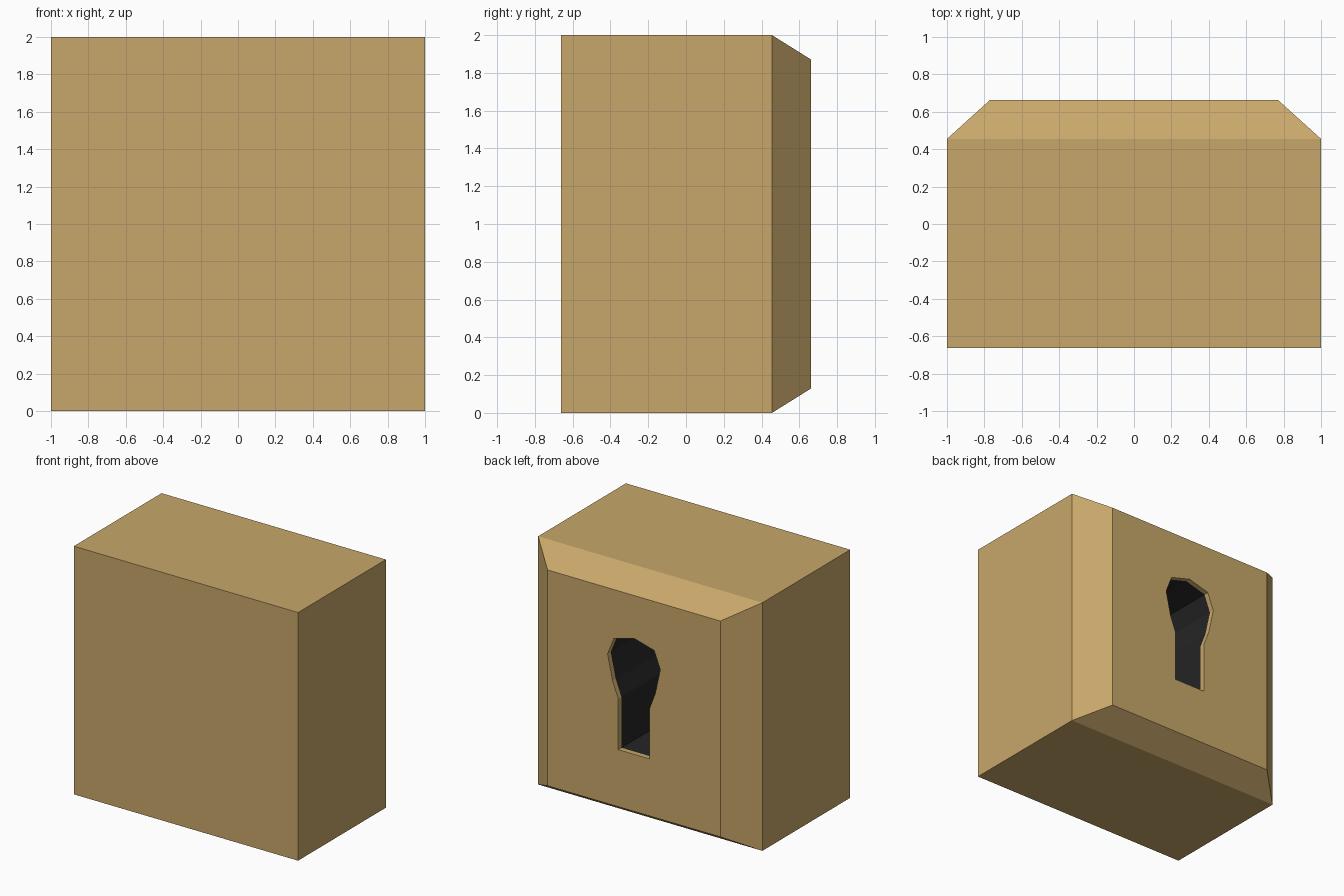
import bpy, bmesh

if "Cube" in bpy.data.objects:
    bpy.data.objects.remove(bpy.data.objects["Cube"])


def material(name, color):
    m = bpy.data.materials.new(name)
    m.diffuse_color = color
    m.use_nodes = True
    m.node_tree.nodes["Principled BSDF"].inputs["Base Color"].default_value = m.diffuse_color
    return m


wood = material("brass_tan", (0.58, 0.39, 0.145, 1))
dark = material("keyhole_black", (0.018, 0.018, 0.018, 1))


def loft(name, rings, dark_from):
    """Join equal-sided rings; bands from index dark_from on are black."""
    bm = bmesh.new()
    loops = [[bm.verts.new(p) for p in ring] for ring in rings]
    n = len(loops[0])
    bm.faces.new(loops[0])
    for k, (a, b) in enumerate(zip(loops, loops[1:])):
        for i in range(n):
            f = bm.faces.new((a[i], a[(i + 1) % n], b[(i + 1) % n], b[i]))
            f.material_index = int(k >= dark_from)
    end = bm.faces.new(loops[-1])
    end.material_index = int(len(rings) > dark_from)
    bmesh.ops.recalc_face_normals(bm, faces=bm.faces[:])
    me = bpy.data.meshes.new(name)
    bm.to_mesh(me)
    bm.free()
    me.materials.append(wood)
    me.materials.append(dark)
    ob = bpy.data.objects.new(name, me)
    bpy.context.collection.objects.link(ob)
    return ob


def rect(hx, z0, z1, y):
    return [(-hx, y, z0), (hx, y, z0), (hx, y, z1), (-hx, y, z1)]


# Lock body: block with bevelled keyhole face
body = loft("lock_body", [rect(1, 0, 2, -0.663), rect(1, 0, 2, 0.455),
                          rect(0.77, 0.13, 1.87, 0.663)], 99)

# Keyhole: half profile mirrored, thin tan rim then a deep black pocket
half = [(0.14, 0.59), (0.14, 1.0), (0.19, 1.13), (0.235, 1.335), (0.18, 1.475)]
outline = half + [(0, 1.525)] + [(-x, z) for x, z in reversed(half)]
cutter = loft("keyhole_cutter",
              [[(x, y, z) for x, z in outline] for y in (0.75, 0.623, -0.05)], 1)
cutter.hide_render = True

mod = body.modifiers.new("keyhole", 'BOOLEAN')
mod.operation = 'DIFFERENCE'
mod.solver = 'EXACT'
mod.object = cutter
bpy.context.view_layer.objects.active = body
bpy.ops.object.modifier_apply(modifier=mod.name)
bpy.data.objects.remove(cutter)
